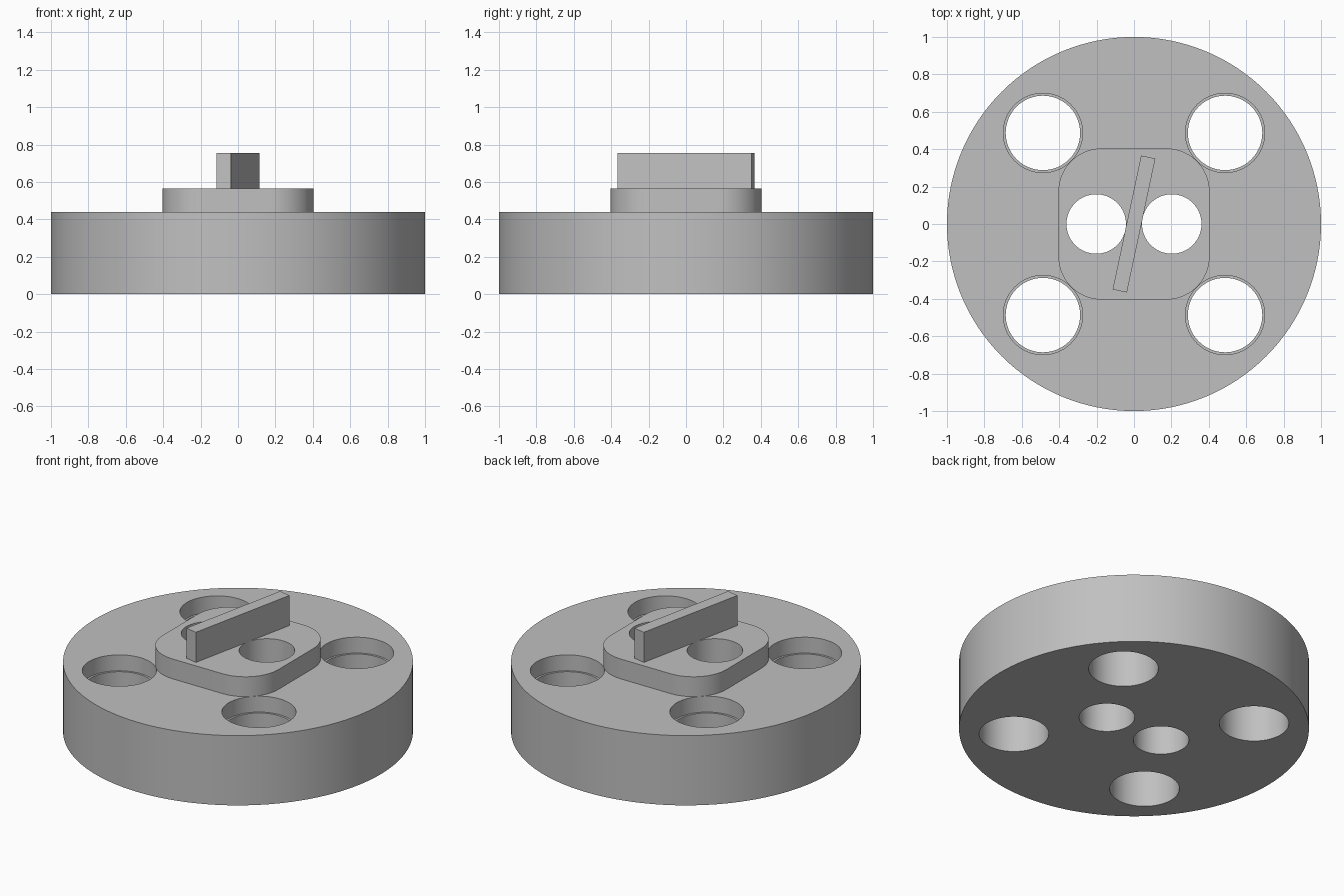
import bpy
import bmesh
from math import radians, cos, sin, pi

old = bpy.data.objects.get("Cube")
if old:
    bpy.data.objects.remove(old, do_unlink=True)

BASE_TOP, BOSS_TOP, BAR_TOP = 0.44, 0.565, 0.755
BOLT, BOLT_R, BORE_R, BORE_DEPTH = 0.487, 0.199, 0.212, 0.1
PIN_X, PIN_R = 0.202, 0.159

metal = bpy.data.materials.new("plain grey")
metal.use_nodes = True
grey = (0.53, 0.53, 0.53, 1)
metal.diffuse_color = grey
metal.node_tree.nodes["Principled BSDF"].inputs["Base Color"].default_value = grey


def prism(name, outline, z0, z1):
    """Extrude a flat outline from z0 to z1."""
    bm = bmesh.new()
    face = bm.faces.new([bm.verts.new((x, y, z0)) for x, y in outline])
    top = bmesh.ops.extrude_face_region(bm, geom=[face])["geom"]
    bmesh.ops.translate(bm, vec=(0, 0, z1 - z0),
                        verts=[v for v in top if isinstance(v, bmesh.types.BMVert)])
    bmesh.ops.recalc_face_normals(bm, faces=bm.faces)
    mesh = bpy.data.meshes.new(name)
    bm.to_mesh(mesh)
    bm.free()
    obj = bpy.data.objects.new(name, mesh)
    bpy.context.collection.objects.link(obj)
    mesh.materials.append(metal)
    return obj


def circle(cx, cy, r, n=64):
    return [(cx + r * cos(2 * pi * i / n), cy + r * sin(2 * pi * i / n)) for i in range(n)]


def rounded_square(half, r, n=16):
    pts = []
    for q, (sx, sy) in enumerate([(1, 1), (-1, 1), (-1, -1), (1, -1)]):
        for i in range(n + 1):
            a = (q + i / n) * pi / 2
            pts.append((sx * (half - r) + r * cos(a), sy * (half - r) + r * sin(a)))
    return pts


def select_only(obj):
    bpy.ops.object.select_all(action="DESELECT")
    obj.select_set(True)
    bpy.context.view_layer.objects.active = obj


def drill(obj, cx, cy, r, z0, z1):
    """Cut a round hole and discard the cutter."""
    cutter = prism("hole_cutter", circle(cx, cy, r), z0, z1)
    cutter.hide_render = True
    mod = obj.modifiers.new("hole", "BOOLEAN")
    mod.operation, mod.solver, mod.object = "DIFFERENCE", "EXACT", cutter
    select_only(obj)
    bpy.ops.object.modifier_apply(modifier=mod.name)
    bpy.data.objects.remove(cutter, do_unlink=True)


# Round base, raised plate and angled key bar
base = prism("round_base", circle(0, 0, 1, 128), 0, BASE_TOP)
boss = prism("raised_plate", rounded_square(0.404, 0.23), BASE_TOP, BOSS_TOP)
bar = prism("key_bar", [(-0.039, -0.366), (0.039, -0.366), (0.039, 0.366), (-0.039, 0.366)],
            BOSS_TOP, BAR_TOP)
bar.rotation_euler.z = radians(-12)

# Four bolt holes with shallow counterbores
for sx in (-1, 1):
    for sy in (-1, 1):
        drill(base, sx * BOLT, sy * BOLT, BOLT_R, -0.1, BASE_TOP + 0.1)
        drill(base, sx * BOLT, sy * BOLT, BORE_R, BASE_TOP - BORE_DEPTH, BASE_TOP + 0.1)

# Two pin holes through both the plate and the base
for side in (-1, 1):
    for part in (base, boss):
        drill(part, side * PIN_X, 0, PIN_R, -0.1, BOSS_TOP + 0.1)

# Smooth round walls, sharp rims
for part in (base, boss):
    select_only(part)
    bpy.ops.object.shade_smooth_by_angle(angle=radians(30))
